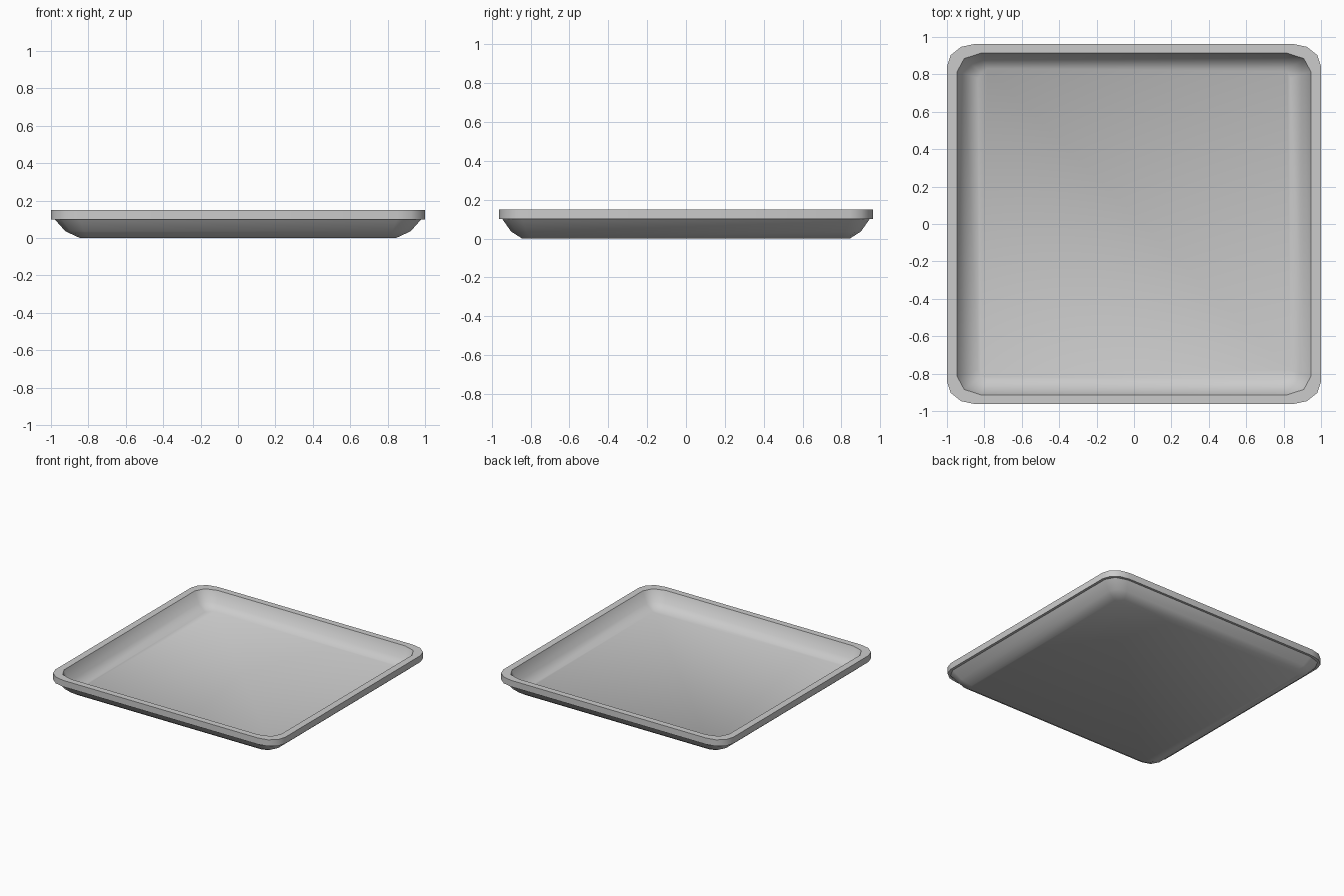
import bpy, bmesh, math

if "Cube" in bpy.data.objects:
    bpy.data.objects.remove(bpy.data.objects["Cube"])

bm = bmesh.new()


def ring(hx, hy, z, rx, ry, seg):
    """Rounded-rectangle loop of vertices, counter-clockwise."""
    verts = []
    for q, (sx, sy) in enumerate([(1, 1), (-1, 1), (-1, -1), (1, -1)]):
        for i in range(seg + 1):
            a = math.pi / 2 * (q + i / seg)
            verts.append(bm.verts.new((sx * (hx - rx) + rx * math.cos(a),
                                       sy * (hy - ry) + ry * math.sin(a), z)))
    return verts


def skin(a, b):
    """Quads between two equal loops."""
    n = len(a)
    for i in range(n):
        j = (i + 1) % n
        bm.faces.new((a[i], a[j], b[j], b[i]))


def loop_edges(loop):
    return [bm.edges.get((v, loop[i - 1])) for i, v in enumerate(loop)]


def annulus(a, b):
    """Flat band between loops with different corner counts."""
    bmesh.ops.triangle_fill(bm, use_beauty=True, edges=loop_edges(a) + loop_edges(b))


# rim wall
top = ring(1.0, 0.963, 0.15, 0.15, 0.12, 3)
low = ring(1.0, 0.963, 0.10, 0.15, 0.12, 3)
skin(low, top)

# underside of the dish
under = [ring(0.98, 0.945, 0.10, 0.13, 0.10, 2),
         ring(0.923, 0.90, 0.036, 0.10, 0.08, 2),
         ring(0.845, 0.843, 0.0, 0.05, 0.05, 2)]
for a, b in zip(under, under[1:]):
    skin(b, a)
bm.faces.new(under[-1][::-1])

# inside of the dish
inner = [ring(0.946, 0.914, 0.15, 0.13, 0.10, 2),
         ring(0.907, 0.884, 0.065, 0.10, 0.08, 2),
         ring(0.835, 0.83, 0.025, 0.05, 0.05, 2)]
for a, b in zip(inner, inner[1:]):
    skin(a, b)
bm.faces.new(inner[-1])

# flat lip above and below
annulus(top, inner[0])
annulus(low, under[0])
bmesh.ops.recalc_face_normals(bm, faces=bm.faces)

mesh = bpy.data.meshes.new("tray")
bm.to_mesh(mesh)
bm.free()
tray = bpy.data.objects.new("tray", mesh)
bpy.context.collection.objects.link(tray)
bpy.context.view_layer.objects.active = tray
tray.select_set(True)
bpy.ops.object.shade_smooth_by_angle(angle=math.radians(45))
